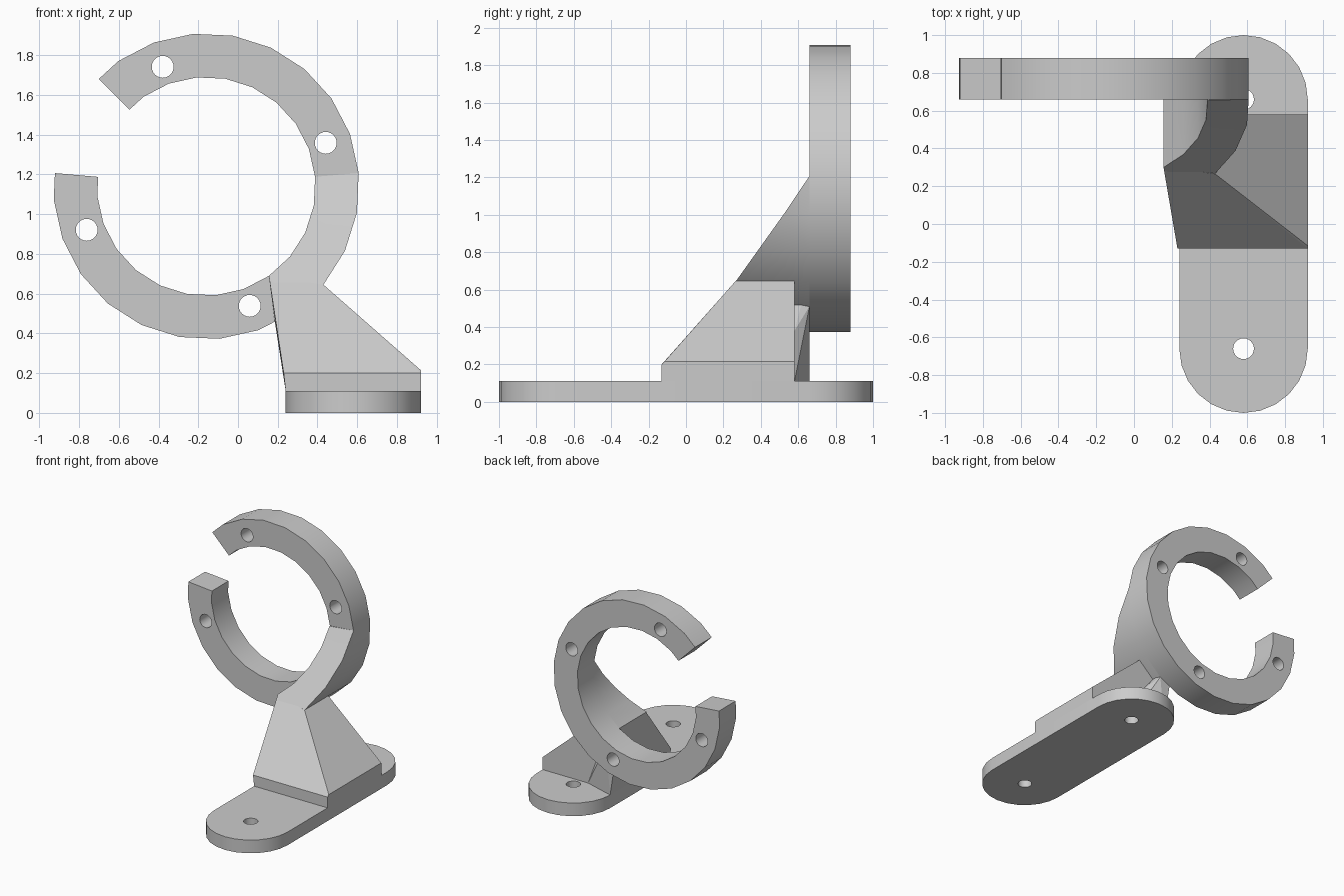
import bpy, bmesh, math
from mathutils import Vector

if "Cube" in bpy.data.objects:
    bpy.data.objects.remove(bpy.data.objects["Cube"], do_unlink=True)

grey = bpy.data.materials.new("plain_grey")
grey.use_nodes = True
grey.diffuse_color = (0.6, 0.6, 0.6, 1)
grey.node_tree.nodes["Principled BSDF"].inputs["Base Color"].default_value = (0.6, 0.6, 0.6, 1)

RING_X, RING_Z = -0.16, 1.14
OUTER, INNER = 0.77, 0.55
RING_FRONT, RING_BACK = 0.66, 0.88
BASE_X, BASE_R, BASE_END, BASE_TOP = 0.58, 0.34, 0.66, 0.11
HOLE_R = 0.055


def make_object(name, bm):
    bmesh.ops.recalc_face_normals(bm, faces=bm.faces)
    mesh = bpy.data.meshes.new(name)
    bm.to_mesh(mesh)
    bm.free()
    mesh.materials.append(grey)
    obj = bpy.data.objects.new(name, mesh)
    bpy.context.collection.objects.link(obj)
    return obj


def prism(name, points, shift):
    """Extrude a closed outline along a vector."""
    bm = bmesh.new()
    face = bm.faces.new([bm.verts.new(p) for p in points])
    out = bmesh.ops.extrude_face_region(bm, geom=[face], use_keep_orig=True)
    verts = [v for v in out["geom"] if isinstance(v, bmesh.types.BMVert)]
    bmesh.ops.translate(bm, verts=verts, vec=shift)
    return make_object(name, bm)


def hull(name, points):
    bm = bmesh.new()
    for p in points:
        bm.verts.new(p)
    out = bmesh.ops.convex_hull(bm, input=bm.verts)
    loose = set(out["geom_interior"]) | set(out["geom_unused"])
    bmesh.ops.delete(bm, geom=[v for v in loose if isinstance(v, bmesh.types.BMVert)], context='VERTS')
    bmesh.ops.dissolve_limit(bm, angle_limit=0.02, verts=bm.verts, edges=bm.edges)
    return make_object(name, bm)


def drill(obj, centres, axis):
    """Cut round holes through an object along an axis."""
    turn = Vector((0, 0, 1)).rotation_difference(Vector(axis)).to_euler()
    for c in centres:
        bpy.ops.mesh.primitive_cylinder_add(vertices=24, radius=HOLE_R, depth=0.5, location=c, rotation=turn)
        cutter = bpy.context.object
        cutter.hide_render = True
        mod = obj.modifiers.new("hole", 'BOOLEAN')
        mod.operation, mod.solver, mod.object = 'DIFFERENCE', 'EXACT', cutter
        bpy.context.view_layer.objects.active = obj
        bpy.ops.object.modifier_apply(modifier=mod.name)
        bpy.data.objects.remove(cutter, do_unlink=True)


def ring_point(radius, degrees, y):
    # the ring is 24-sided, with corners every 15 degrees starting at 5
    off = (degrees - 5) % 15 - 7.5
    r = radius * math.cos(math.radians(7.5)) / math.cos(math.radians(off))
    a = math.radians(degrees)
    return Vector((RING_X + r * math.cos(a), y, RING_Z + r * math.sin(a)))


# base plate with rounded ends
outline = []
for start, y in ((0, BASE_END), (180, -BASE_END)):
    for i in range(13):
        a = math.radians(start + i * 15)
        outline.append((BASE_X + BASE_R * math.cos(a), y + BASE_R * math.sin(a), 0))
base = prism("base_plate", outline, (0, 0, BASE_TOP))
drill(base, [(BASE_X, s * BASE_END, 0.05) for s in (-1, 1)], (0, 0, 1))

# open ring
angles = [-185] + list(range(-175, 126, 15)) + [135]
outline = [ring_point(OUTER, a, RING_FRONT) for a in angles]
outline += [ring_point(INNER, a, RING_FRONT) for a in reversed(angles)]
ring = prism("open_ring", outline, (0, RING_BACK - RING_FRONT, 0))
mid_r = 0.64
drill(ring, [(RING_X + mid_r * math.cos(math.radians(a)), 0.77, RING_Z + mid_r * math.sin(math.radians(a)))
             for a in (20, 110, 200, 290)], (0, 1, 0))

# curved arm: ring section carried forward to a sloping face
bm = bmesh.new()
rows = []
for a in range(-55, 6, 15):
    row = []
    for r in (INNER, OUTER):
        back = ring_point(r, a, RING_FRONT)
        front = back.copy()
        front.y = min(RING_FRONT, RING_FRONT - (1.195 - back.z) / 1.4)
        row += [front, back] if r == INNER else [back, front]
    rows.append([bm.verts.new(p) for p in row])
for low, high in zip(rows, rows[1:]):
    for i in range(4):
        j = (i + 1) % 4
        bm.faces.new((low[i], low[j], high[j], high[i]))
bm.faces.new(rows[0])
bm.faces.new(rows[-1])
bmesh.ops.remove_doubles(bm, verts=bm.verts, dist=0.001)
arm = make_object("curved_arm", bm)

# wedge-shaped foot between base and arm
inner_tip = ring_point(INNER, -55, 0.305)
outer_tip = ring_point(OUTER, -40, 0.265)
front_y, back_y = -0.13, 0.58
points = [(0.24, front_y, BASE_TOP), (0.92, front_y, BASE_TOP),
          (0.23, front_y, 0.2), (0.92, front_y, 0.2), (0.92, -0.115, 0.215),
          (0.24, back_y, BASE_TOP), (0.92, back_y, BASE_TOP), (0.92, back_y, 0.215),
          inner_tip, outer_tip,
          (inner_tip.x, back_y, inner_tip.z), (outer_tip.x, back_y, outer_tip.z)]
foot = hull("arm_foot", points)

# small gusset joining the foot to the ring
gusset = hull("rear_gusset", [
    (0.24, back_y, BASE_TOP), (0.5, back_y, BASE_TOP), (0.4, back_y, 0.38),
    (0.28, back_y, 0.51), (inner_tip.x, back_y, inner_tip.z),
    (0.24, RING_FRONT, BASE_TOP), (0.185, RING_FRONT, 0.46),
    (0.28, RING_FRONT, 0.51), (inner_tip.x, RING_FRONT, inner_tip.z)])

# soft shading on the rounded walls, sharp corners elsewhere
bpy.ops.object.select_all(action='DESELECT')
for obj in (base, ring, arm):
    obj.select_set(True)
bpy.context.view_layer.objects.active = ring
bpy.ops.object.shade_smooth_by_angle(angle=math.radians(30))
